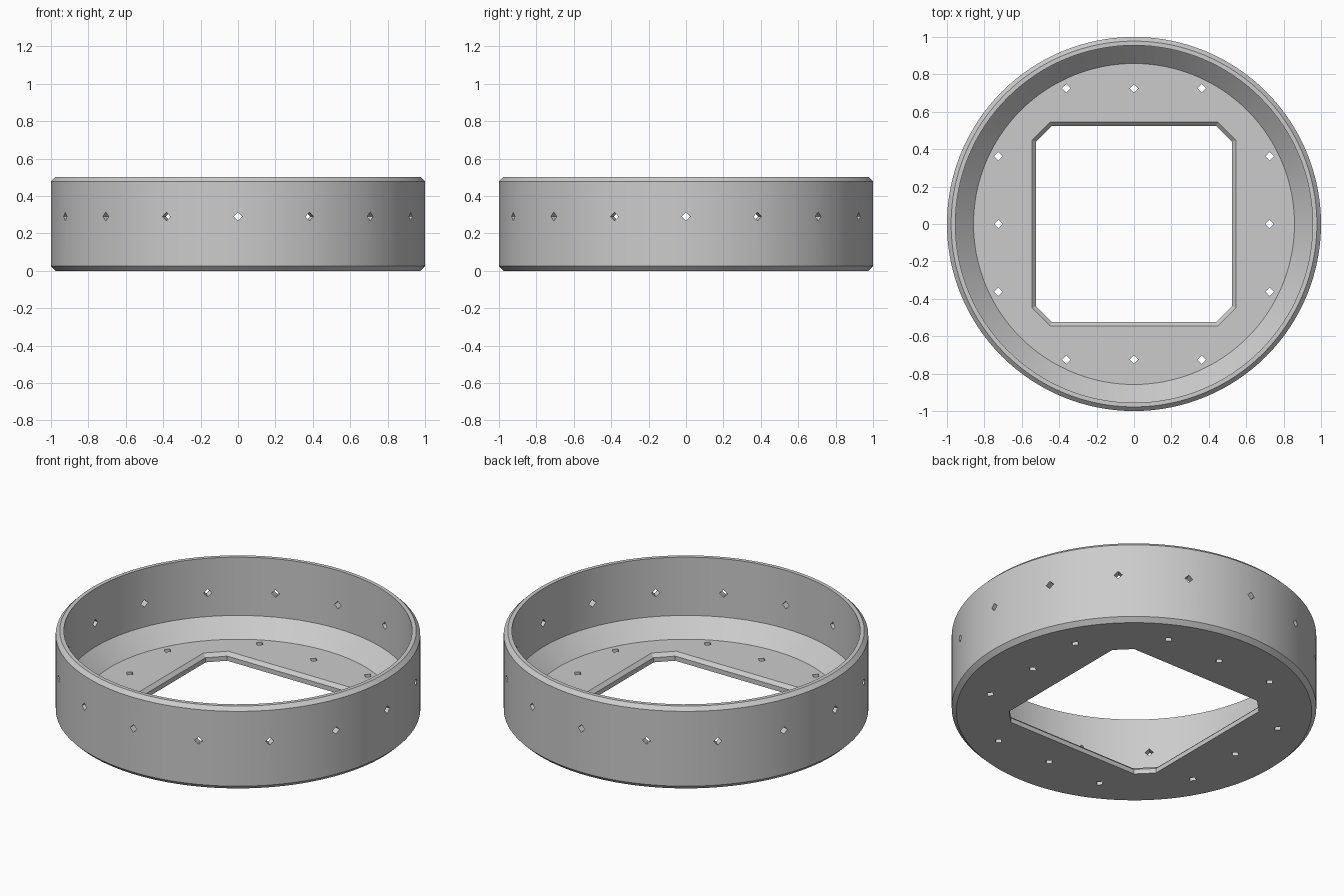
import bpy, bmesh, math
from mathutils import Matrix, Vector

if "Cube" in bpy.data.objects:
    bpy.data.objects.remove(bpy.data.objects["Cube"])

SIDES = 128
FLOOR = 0.048


def make_object(name, bm):
    bmesh.ops.recalc_face_normals(bm, faces=bm.faces)
    mesh = bpy.data.meshes.new(name)
    bm.to_mesh(mesh)
    bm.free()
    obj = bpy.data.objects.new(name, mesh)
    bpy.context.collection.objects.link(obj)
    return obj


def loft(bm, rings):
    """Closed solid through rings of equal point count, capped at both ends."""
    loops = [[bm.verts.new(p) for p in ring] for ring in rings]
    n = len(loops[0])
    for a, b in zip(loops, loops[1:]):
        for i in range(n):
            j = (i + 1) % n
            bm.faces.new((a[i], a[j], b[j], b[i]))
    bm.faces.new(loops[0][::-1])
    bm.faces.new(loops[-1])


def circle(r, z):
    return [(r * math.cos(math.tau * i / SIDES), r * math.sin(math.tau * i / SIDES), z)
            for i in range(SIDES)]


def clipped_square(half, z):
    # corner cut keeps the bevel offset equal on all eight sides
    c = 0.965 + (half - 0.525) * math.sqrt(2) - half
    pts = [(half, -c), (half, c), (c, half), (-c, half),
           (-half, c), (-half, -c), (-c, -half), (c, -half)]
    return [(x, y, z) for x, y in pts]


def diamond_hole(bm, matrix, half=0.023, length=0.1):
    rings = [[matrix @ Vector(p) for p in
              ((half, 0, z), (0, half, z), (-half, 0, z), (0, -half, z))]
             for z in (-length, length)]
    loft(bm, rings)


# Round tray: outer wall, rim, inner wall, sloped fillet, floor
bm = bmesh.new()
profile = [(0.975, 0), (1, 0.025), (1, 0.478), (0.978, 0.5),
           (0.955, 0.5), (0.955, 0.147), (0.858, FLOOR)]
loft(bm, [circle(r, z) for r, z in profile])
tray = make_object("round_tray", bm)

# Cutter: square opening with bevelled upper edge
bm = bmesh.new()
loft(bm, [clipped_square(0.525, -0.1), clipped_square(0.525, FLOOR - 0.02),
          clipped_square(0.565, FLOOR + 0.02)])

# Cutter: three diamond holes beside each edge of the opening
for side in range(4):
    turn = Matrix.Rotation(side * math.pi / 2, 4, 'Z')
    for x in (-0.362, 0, 0.362):
        diamond_hole(bm, turn @ Matrix.Translation((x, 0.725, 0)))

# Cutter: sixteen diamond holes around the wall
for i in range(16):
    diamond_hole(bm, Matrix.Rotation(i * math.tau / 16, 4, 'Z')
                 @ Matrix.Translation((1, 0, 0.29))
                 @ Matrix.Rotation(math.pi / 2, 4, 'Y'))
cutter = make_object("hole_cutter", bm)
cutter.hide_render = True

# Cut the openings
mod = tray.modifiers.new("holes", 'BOOLEAN')
mod.operation = 'DIFFERENCE'
mod.solver = 'EXACT'
mod.object = cutter
bpy.context.view_layer.objects.active = tray
tray.select_set(True)
bpy.ops.object.modifier_apply(modifier=mod.name)
bpy.data.objects.remove(cutter)
bpy.ops.object.shade_smooth_by_angle(angle=math.radians(30))
